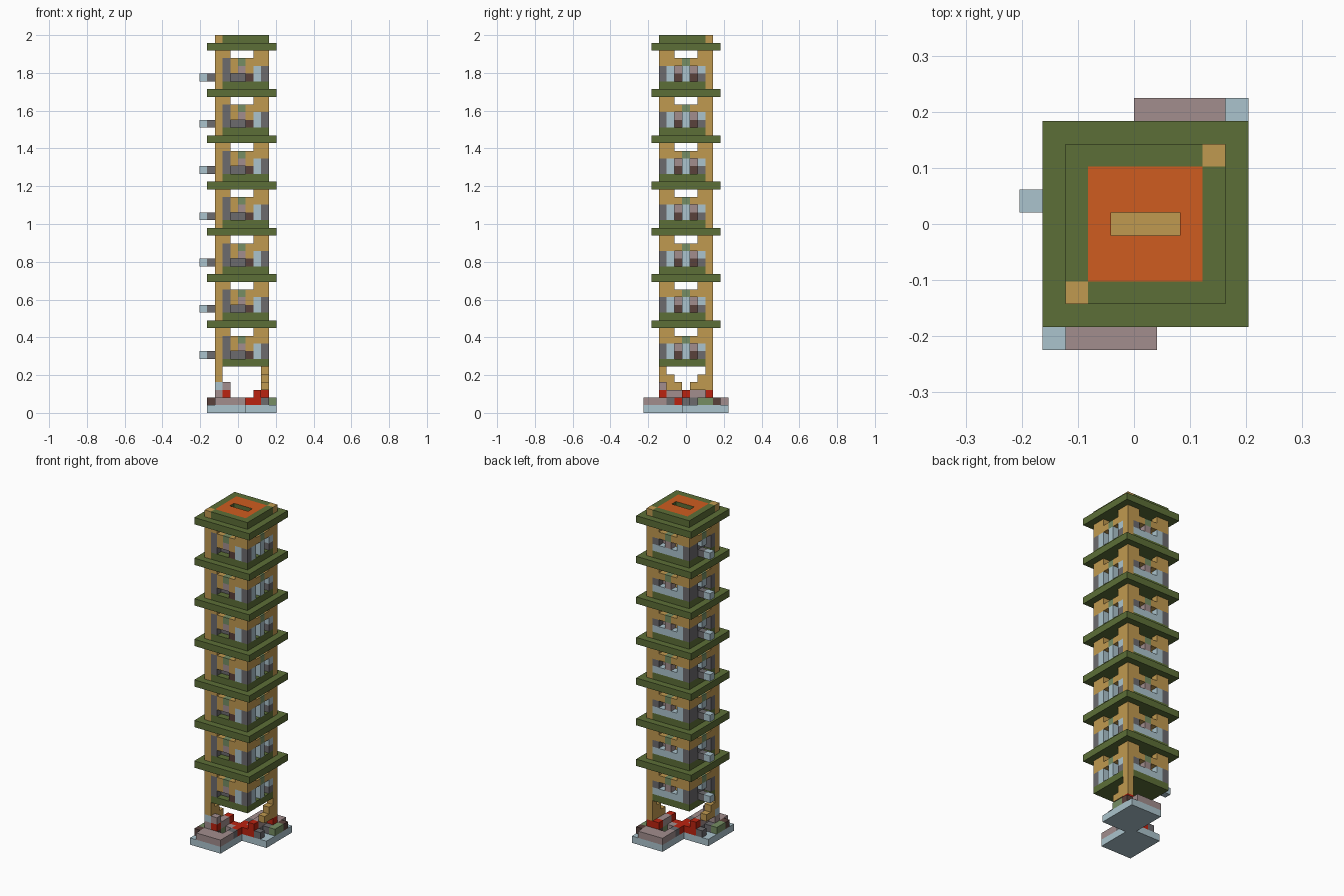
import bpy
import bmesh
from mathutils import Vector

U = 2 / 49          # edge of one building block
STOREYS = 7
PITCH = 6           # blocks per storey

cube = bpy.data.objects.get("Cube")
if cube:
    bpy.data.objects.remove(cube)

# Flat colours, keyed by one letter
COLOURS = {
    "T": ("tan_wood", (.53, .32, .08)),
    "V": ("moss_green", (.107, .157, .038)),
    "O": ("orange_clay", (.62, .107, .014)),
    "L": ("pale_blue", (.41, .55, .61)),
    "M": ("dusty_mauve", (.36, .27, .27)),
    "G": ("slate_grey", (.15, .145, .155)),
    "N": ("dark_brown", (.10, .052, .044)),
    "R": ("brick_red", (.50, .016, .005)),
    "S": ("sage_green", (.18, .27, .125)),
}
KEYS = list(COLOURS)
MATERIALS = []
for label, rgb in COLOURS.values():
    mat = bpy.data.materials.new(label)
    mat.use_nodes = True
    mat.diffuse_color = (*rgb, 1)
    mat.node_tree.nodes["Principled BSDF"].inputs["Base Color"].default_value = (*rgb, 1)
    MATERIALS.append(mat)


def block_mesh(name, cells):
    """Mesh of coloured blocks, leaving out the faces between neighbours."""
    bm = bmesh.new()
    for cell, key in cells.items():
        centre = Vector(cell) + Vector((.5, 0, .5))
        for axis in range(3):
            for sign in (-1, 1):
                n = Vector((0, 0, 0))
                n[axis] = sign
                if tuple(int(c + d) for c, d in zip(cell, n)) in cells:
                    continue
                u = Vector((n.y, n.z, n.x)) / 2
                v = n.cross(u)
                corners = (u + v, v - u, -u - v, u - v)
                face = bm.faces.new([bm.verts.new((centre + n / 2 + c) * U) for c in corners])
                # clay paving is green below its top surface
                face.material_index = KEYS.index("V" if key == "O" and n.z <= 0 else key)
    bmesh.ops.remove_doubles(bm, verts=bm.verts, dist=U / 100)
    bmesh.ops.recalc_face_normals(bm, faces=bm.faces)
    mesh = bpy.data.meshes.new(name)
    bm.to_mesh(mesh)
    bm.free()
    for mat in MATERIALS:
        mesh.materials.append(mat)
    return mesh


def place(name, mesh, level=0):
    obj = bpy.data.objects.new(name, mesh)
    obj.location.z = level * U
    bpy.context.collection.objects.link(obj)


def turn(a, b, quarter):
    for _ in range(quarter):
        a, b = -b, a
    return a, b


def square(r, key, level=0):
    return {(a, b, level): key for a in range(-r, r + 1) for b in range(-r, r + 1)}


# Storey walls: top row first, left to right from outside; lower case is recessed
LINTEL = ("TT...TT", "TTTSTTT")
SIDES = (
    ("TT...TT", "TGTSTTT", "TGTMTLG", "TGggNLG"),   # front
    LINTEL + ("GLmLmLT", "GLnLnGT"),                # +x side
    LINTEL + ("TGmMtLG", "TLLLLLG"),                # back
    LINTEL + ("GGgLgGT", "GGgggGT"),                # -x side
)
walls = {}
for quarter, rows in enumerate(SIDES):
    for row, text in enumerate(rows):
        for col, ch in enumerate(text):
            if ch != ".":
                a, b = turn(col - 3, -2 if ch.islower() else -3, quarter)
                walls[a, b, 4 - row] = ch.upper()

# Floor plate with clay paving and the two corner posts
floor = square(3, "V") | square(2, "O")
for s in (-3, 3):
    floor[s, s, 0] = "T"

floor_mesh = block_mesh("storey_floor", floor)
wall_mesh = block_mesh("storey_walls", walls)
eave_mesh = block_mesh("eave_slab", square(4, "V"))
ledge_mesh = block_mesh("side_ledge", {(-5, 1, 0): "L", (-4, 1, 0): "G"})
for n in range(STOREYS):
    base = PITCH * (n + 1)
    place(f"storey_floor_{n}", floor_mesh, base)
    place(f"storey_walls_{n}", wall_mesh, base)
    place(f"side_ledge_{n}", ledge_mesh, base + 1)
    place(f"eave_slab_{n}", eave_mesh, base + PITCH - 1)

# Roof plate with a slot, and the tan strip at the bottom of the slot
roof = dict(floor)
for a in (-1, 0, 1):
    del roof[a, 0, 0]
top = PITCH * (STOREYS + 1)
place("roof_plate", block_mesh("roof_plate", roof), top)
strip = bpy.data.meshes.new("slot_floor")
bm = bmesh.new()
bm.faces.new([bm.verts.new((x * U, y * U / 2, U / 50))
              for x, y in ((-1, -1), (2, -1), (2, 1), (-1, 1))])
bm.to_mesh(strip)
bm.free()
strip.materials.append(MATERIALS[0])
place("slot_floor", strip, top)

# Two footings, half a turn apart; rows run from the inside to the outside
FOOTING = (
    ("LLLLL",) * 6,
    (".GRRR", "..GMR", "SGS.G", "SMN.M", "NMMMM", ".MMMM"),
    ("..R..", "..M..", "..M..", ".MR..", ".....", "....."),
    (".....", ".T...", ".T...", ".T...", ".....", "....."),
    (".....", ".....", ".T...", ".T...", ".....", "....."),
    (".....", ".....", ".....", ".T...", ".....", "....."),
)
footing = {}
for level, rows in enumerate(FOOTING):
    for row, text in enumerate(rows):
        for col, ch in enumerate(text):
            if ch != ".":
                for quarter in (0, 2):
                    footing[(*turn(col - 4, -row, quarter), level)] = ch
# Blocks that differ between the two footings
footing |= {(3, 3, 2): "R", (-3, -3, 3): "L", (-2, -3, 3): "M"}
place("footings", block_mesh("footings", footing))
